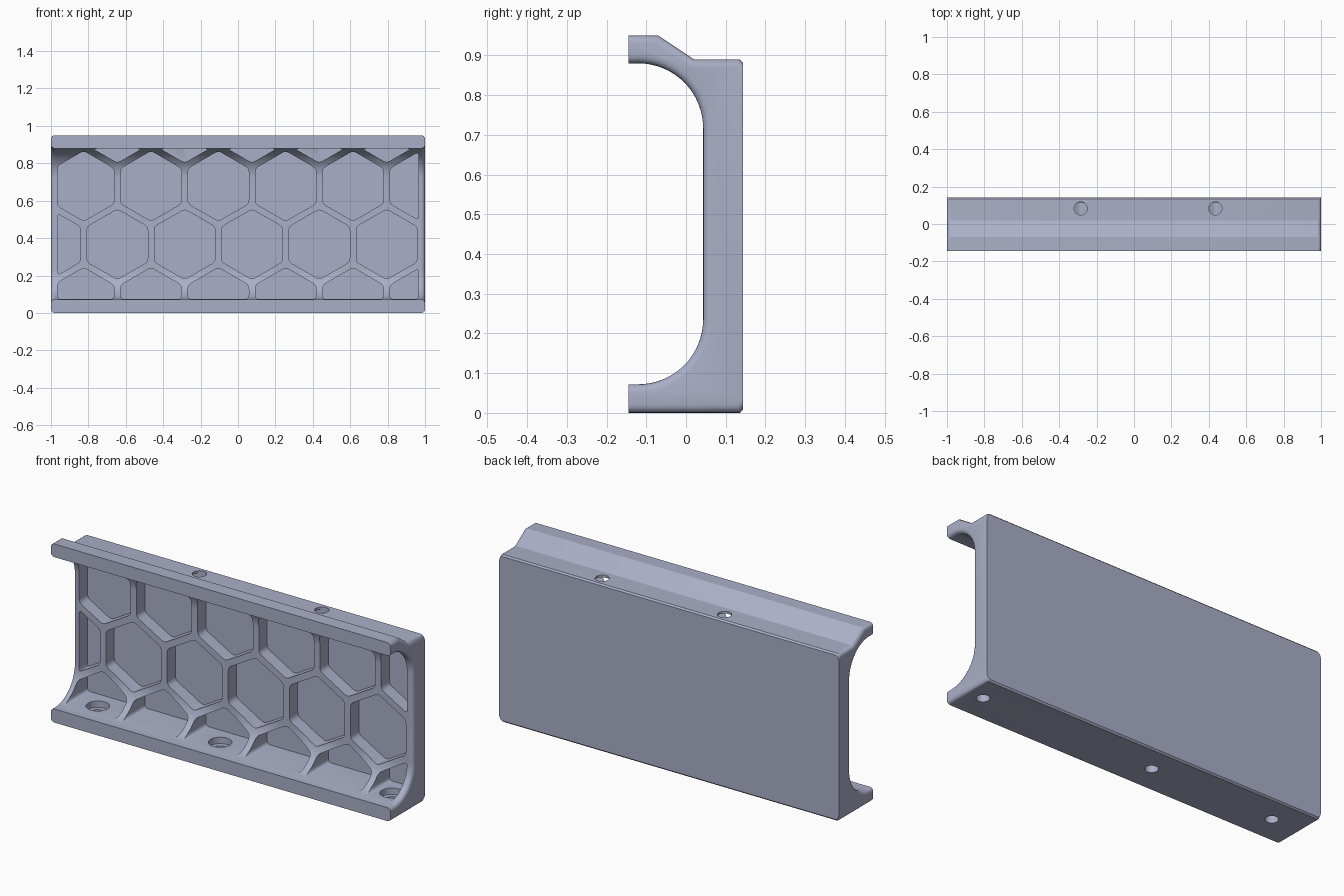
import bpy, bmesh, math
from mathutils import Vector

if "Cube" in bpy.data.objects:
    bpy.data.objects.remove(bpy.data.objects["Cube"])

HALF_X, FRONT, BACK, WEB = 1.0, -0.145, 0.143, 0.043
ARC = 0.163                      # inner fillet between web and flanges
PITCH, FLAT = 0.36, 0.325        # honeycomb spacing and hexagon width
FLOOR_Y = 0.113                  # bottom of the pockets

mat = bpy.data.materials.new("blue_grey")
mat.diffuse_color = (0.40, 0.43, 0.57, 1)
mat.use_nodes = True
mat.node_tree.nodes["Principled BSDF"].inputs["Base Color"].default_value = mat.diffuse_color


def make_object(name, bm):
    bmesh.ops.recalc_face_normals(bm, faces=bm.faces)
    me = bpy.data.meshes.new(name)
    bm.to_mesh(me)
    bm.free()
    me.materials.append(mat)
    ob = bpy.data.objects.new(name, me)
    bpy.context.collection.objects.link(ob)
    return ob


def prism(bm, ring, offset):
    """Extrude a closed ring of 3D points along an offset."""
    a = [bm.verts.new(p) for p in ring]
    b = [bm.verts.new(Vector(p) + Vector(offset)) for p in ring]
    bm.faces.new(a)
    bm.faces.new(b[::-1])
    for i in range(len(a)):
        j = (i + 1) % len(a)
        bm.faces.new((a[i], b[i], b[j], a[j]))


def clip(poly, axis, limit, sign):
    """Keep the part of a polygon where sign * coordinate <= sign * limit."""
    out = []
    for i, p in enumerate(poly):
        q = poly[(i + 1) % len(poly)]
        dp, dq = sign * (limit - p[axis]), sign * (limit - q[axis])
        if dp >= 0:
            out.append(p)
        if dp * dq < 0:
            out.append(p.lerp(q, dp / (dp - dq)))
    return out


def rounded(poly, cut=0.02, steps=4):
    """Round every corner with a short curve."""
    out = []
    n = len(poly)
    for i, p in enumerate(poly):
        ends = []
        for q in (poly[i - 1], poly[(i + 1) % n]):
            d = q - p
            ends.append(p + d.normalized() * min(cut, 0.45 * d.length))
        for k in range(steps + 1):
            t = k / steps
            out.append(ends[0] * (1 - t) ** 2 + p * 2 * t * (1 - t) + ends[1] * t * t)
    return out


# Channel body: side profile with arcs, extruded along x
def arc(cy, cz, a0, a1, n=16):
    return [(cy + ARC * math.cos(math.radians(a0 + (a1 - a0) * k / n)),
             cz + ARC * math.sin(math.radians(a0 + (a1 - a0) * k / n))) for k in range(n + 1)]


cy = WEB - ARC
profile = [(FRONT, 0), (BACK - 0.008, 0), (BACK, 0.008), (BACK, 0.882), (BACK - 0.008, 0.89),
           (0.02, 0.89), (-0.07, 0.95), (FRONT, 0.95), (FRONT, 0.88)]
profile += arc(cy, 0.88 - ARC, 90, 0) + arc(cy, 0.072 + ARC, 0, -90) + [(FRONT, 0.072)]
bm = bmesh.new()
prism(bm, [(-HALF_X, y, z) for y, z in profile], (2 * HALF_X, 0, 0))
bm.normal_update()

# Round the end outlines, leaving the vertical front and back edges sharp
ends = []
for e in bm.edges:
    p, q = e.verts[0].co, e.verts[1].co
    on_end = abs(p.x - q.x) < 1e-5
    on_face = any(abs(p.y - y) < 1e-4 and abs(q.y - y) < 1e-4 for y in (FRONT, BACK))
    if on_end and not on_face:
        ends.append(e)
bmesh.ops.bevel(bm, geom=ends, offset=0.02, offset_type='OFFSET', segments=4,
                profile=0.5, affect='EDGES', clamp_overlap=True)
body = make_object("channel_bracket", bm)

# Honeycomb pockets: rounded hexagons trimmed to the inside of the channel
bm = bmesh.new()
R = FLAT / math.sqrt(3)
for row in range(4):
    cz = 0.055 + row * PITCH * math.sqrt(3) / 2
    first = -1.005 if row % 2 else -0.825
    for i in range(6):
        cx = first + i * PITCH
        if row == 3 and i == 0:
            continue
        hexa = [Vector((cx + R * math.cos(math.radians(30 + 60 * k)),
                        cz + R * math.sin(math.radians(30 + 60 * k)))) for k in range(6)]
        for axis, limit, sign in ((0, -0.965, -1), (0, 0.965, 1), (1, 0.074, -1), (1, 0.878, 1)):
            hexa = clip(hexa, axis, limit, sign)
        prism(bm, [(p.x, -0.2, p.y) for p in rounded(hexa)], (0, FLOOR_Y + 0.2, 0))
pockets = make_object("pocket_cutter", bm)


# Screw holes: stepped round cutters
def stepped(bm, x, y, steps, n=32):
    """steps: (radius, z) pairs from bottom to top."""
    rings = [[bm.verts.new((x + r * math.cos(2 * math.pi * k / n),
                            y + r * math.sin(2 * math.pi * k / n), z)) for k in range(n)]
             for r, z in steps]
    bm.faces.new(rings[0][::-1])
    bm.faces.new(rings[-1])
    for a, b in zip(rings, rings[1:]):
        for k in range(n):
            j = (k + 1) % n
            bm.faces.new((a[k], a[j], b[j], b[k]))


bm = bmesh.new()
for x in (-0.825, -0.105, 0.905):          # counterbored holes in the lower flange
    stepped(bm, x, 0.0, [(0.032, -0.05), (0.032, 0.04), (0.057, 0.04), (0.057, 0.10)])
for x in (-0.285, 0.435):                  # plain holes in the top edge
    stepped(bm, x, 0.083, [(0.035, 0.86), (0.035, 0.95)])
holes = make_object("hole_cutter", bm)

# Cut everything, then keep the finished mesh only
for cutter in (pockets, holes):
    cutter.hide_render = True
    mod = body.modifiers.new(cutter.name, 'BOOLEAN')
    mod.operation, mod.solver, mod.object = 'DIFFERENCE', 'EXACT', cutter
bpy.context.view_layer.update()
cut = bpy.data.meshes.new_from_object(body.evaluated_get(bpy.context.evaluated_depsgraph_get()))
body.modifiers.clear()
body.data = cut
for cutter in (pockets, holes):
    bpy.data.objects.remove(cutter, do_unlink=True)

bpy.ops.object.select_all(action='DESELECT')
body.select_set(True)
bpy.context.view_layer.objects.active = body
bpy.ops.object.shade_smooth_by_angle(angle=math.radians(30))
